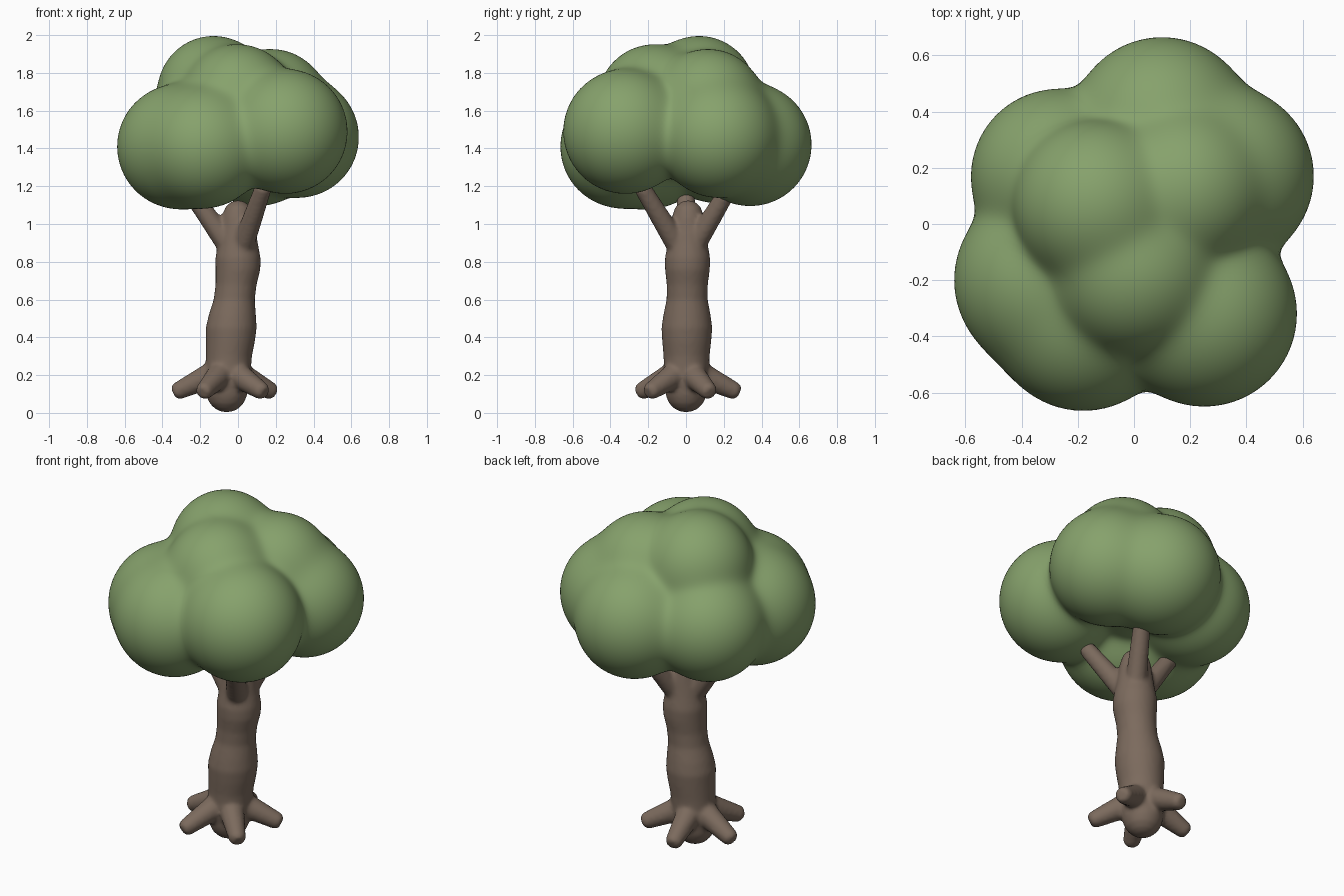
import bpy, bmesh
from math import sin, cos, pi, exp, log, radians
from mathutils import Vector

if "Cube" in bpy.data.objects:
    bpy.data.objects.remove(bpy.data.objects["Cube"])


def material(name, rgb):
    m = bpy.data.materials.new(name)
    m.diffuse_color = (*rgb, 1)
    m.use_nodes = True
    m.node_tree.nodes["Principled BSDF"].inputs["Base Color"].default_value = m.diffuse_color
    return m


def make_object(name, bm, mat):
    bmesh.ops.recalc_face_normals(bm, faces=bm.faces)
    me = bpy.data.meshes.new(name)
    bm.to_mesh(me)
    bm.free()
    for p in me.polygons:
        p.use_smooth = True
    me.materials.append(mat)
    ob = bpy.data.objects.new(name, me)
    bpy.context.collection.objects.link(ob)
    return ob


def loft(bm, rings, sides, axis=None):
    """Closed tube through (centre, radius) rings."""
    q = (axis or Vector((0, 0, 1))).to_track_quat('Z', 'Y')
    loops = []
    for c, r in rings:
        loops.append([bm.verts.new(Vector(c) + q @ Vector((r * cos(2 * pi * i / sides),
                      r * sin(2 * pi * i / sides), 0))) for i in range(sides)])
    for a, b in zip(loops, loops[1:]):
        for i in range(sides):
            j = (i + 1) % sides
            bm.faces.new((a[i], a[j], b[j], b[i]))
    bm.faces.new(loops[0][::-1])
    bm.faces.new(loops[-1])


def limb(bm, a, b, r0, r1):
    """Tapered tube with a slightly bevelled tip."""
    a, b = Vector(a), Vector(b)
    d = (b - a).normalized()
    loft(bm, [(a, r0), (b - d * 0.02, r1), (b, r1 * 0.7)], 12, d)


bark = material("bark", (0.2, 0.145, 0.11))
leaf = material("leaf", (0.24, 0.36, 0.15))

# Trunk: lumpy column with rounded ends (z, centre x, radius)
bm = bmesh.new()
profile = [(0.005, -.06, .025), (.02, -.06, .06), (.05, -.06, .09), (.09, -.06, .108),
           (.14, -.058, .114), (.22, -.052, .12), (.3, -.048, .122), (.38, -.04, .13),
           (.45, -.036, .135), (.52, -.03, .125), (.6, -.02, .109), (.68, -.01, .109),
           (.76, 0, .119), (.82, 0, .12), (.9, 0, .105), (.97, 0, .094),
           (1.04, 0, .084), (1.09, 0, .068), (1.115, 0, .04), (1.125, 0, .015)]
loft(bm, [((x, 0.01 * z, z), r) for z, x, r in profile], 32)

# Five roots and three branches
for k in range(5):
    t = radians(27 + 72 * k)
    c, s = cos(t), sin(t)
    limb(bm, (-.06 + .04 * c, .04 * s, .22), (-.06 + .285 * c, .285 * s, .105), .075, .047)
for k in range(3):
    t = radians(60 + 120 * k)
    limb(bm, (.02 * cos(t), .02 * sin(t), .84), (.28 * cos(t), .28 * sin(t), 1.21), .062, .046)
trunk = make_object("trunk", bm, bark)
rm = trunk.modifiers.new("fuse", 'REMESH')
rm.mode = 'VOXEL'
rm.voxel_size = 0.012
rm.use_smooth_shade = True
sm = trunk.modifiers.new("soften", 'SMOOTH')
sm.factor = 0.5
sm.iterations = 6

# Canopy: one skin shrunk onto a soft union of leaf clumps
clumps = [((-.31, -.2, 1.41), .33), ((-.18, -.34, 1.41), .325), ((.25, -.32, 1.49), .33),
          ((.32, .17, 1.46), .32), ((.1, .34, 1.42), .325), ((-.27, .17, 1.42), .31),
          ((-.13, .07, 1.7), .295), ((0, -.17, 1.655), .295), ((.18, .12, 1.635), .29),
          ((0, 0, 1.5), .26)]
clumps = [(Vector(c), r) for c, r in clumps]
K = 0.025


def field(p):
    return -K * log(sum(exp(min(60, max(-60, (r - (p - c).length) / K))) for c, r in clumps))


bm = bmesh.new()
bmesh.ops.create_icosphere(bm, subdivisions=6, radius=1)
centre = Vector((0, 0, 1.5))
for v in bm.verts:
    d, t = v.co.normalized(), 1.1
    for _ in range(50):
        f = field(centre + d * t)
        t -= f
        if f < 0.0008:
            break
    v.co = centre + d * t
bmesh.ops.smooth_vert(bm, verts=bm.verts, factor=0.5, use_axis_x=True, use_axis_y=True, use_axis_z=True)
make_object("canopy", bm, leaf)
